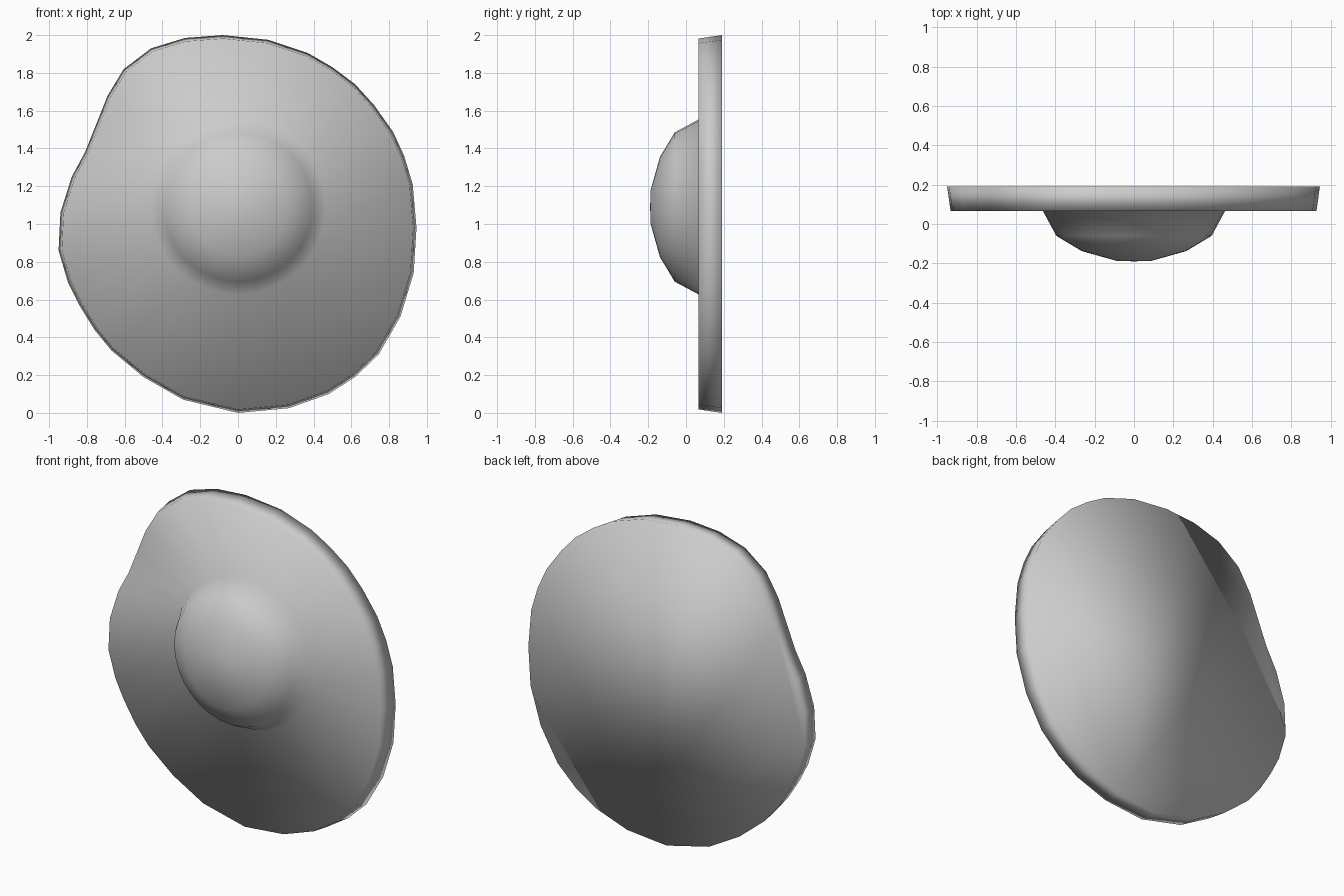
import bpy, bmesh, math

if "Cube" in bpy.data.objects:
    bpy.data.objects.remove(bpy.data.objects["Cube"])

# wavy outline of the egg white (x, z), clockwise from the top
OUTLINE = [(-0.08, 2.0), (0.16, 1.975), (0.37, 1.905), (0.50, 1.83), (0.62, 1.74),
           (0.72, 1.63), (0.82, 1.49), (0.88, 1.36), (0.925, 1.21), (0.945, 0.98),
           (0.93, 0.74), (0.86, 0.51), (0.745, 0.31), (0.62, 0.19), (0.48, 0.10),
           (0.27, 0.025), (0.0, 0.0), (-0.29, 0.07), (-0.50, 0.19), (-0.67, 0.33),
           (-0.76, 0.44), (-0.84, 0.57), (-0.90, 0.69), (-0.95, 0.86), (-0.94, 1.06),
           (-0.88, 1.25), (-0.81, 1.38), (-0.75, 1.53), (-0.69, 1.68), (-0.605, 1.82),
           (-0.46, 1.93), (-0.28, 1.985)]
# yolk dome rings (radius, y)
DOME = [(0.465, 0.07), (0.395, -0.06), (0.265, -0.138), (0.09, -0.187)]
DOME_Z = 1.09
N = len(OUTLINE)

bm = bmesh.new()


def ring(points, y):
    return [bm.verts.new((x, y, z)) for x, z in points]


def circle(r):
    return [(r * math.sin(2 * math.pi * i / N), DOME_Z + r * math.cos(2 * math.pi * i / N))
            for i in range(N)]


# egg white: back edge, slightly smaller front edge, then the yolk rings
rings = [ring(OUTLINE, 0.19),
         ring([(x * 0.982, 1 + (z - 1) * 0.982) for x, z in OUTLINE], 0.067)]
rings += [ring(circle(r), y) for r, y in DOME]
for a, b in zip(rings, rings[1:]):
    for i in range(N):
        j = (i + 1) % N
        bm.faces.new((a[i], a[j], b[j], b[i]))

# flat back and yolk tip
bm.faces.new(rings[0])
tip = bm.verts.new((0, -0.19, DOME_Z))
for i in range(N):
    bm.faces.new((rings[-1][i], rings[-1][(i + 1) % N], tip))

bmesh.ops.recalc_face_normals(bm, faces=bm.faces)
for f in bm.faces:
    f.smooth = True
mesh = bpy.data.meshes.new("fried_egg")
bm.to_mesh(mesh)
bm.free()
bpy.context.collection.objects.link(bpy.data.objects.new("fried_egg", mesh))
